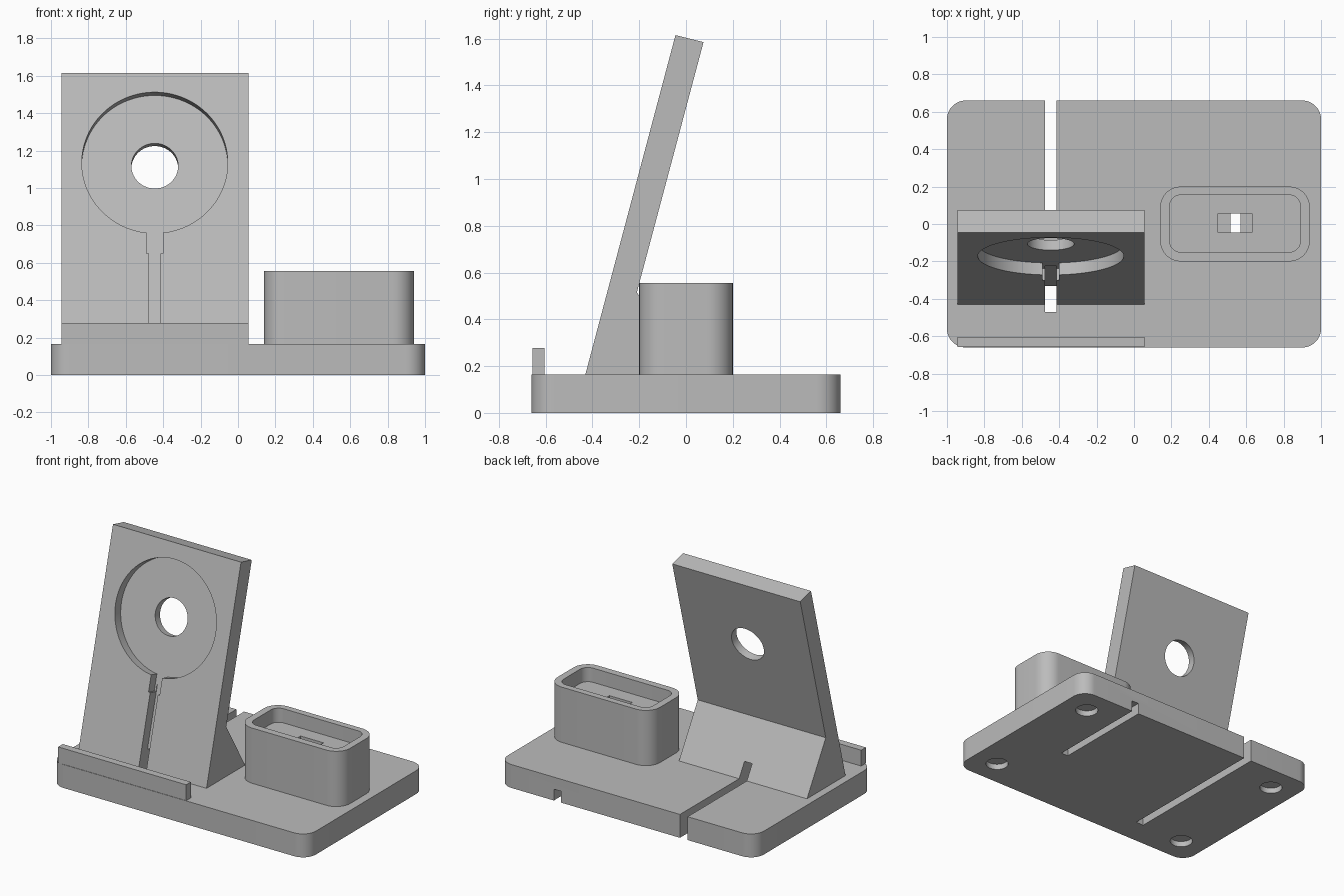
import bpy, bmesh, math
from mathutils import Matrix, Vector

old = bpy.data.objects.get("Cube")
if old:
    bpy.data.objects.remove(old, do_unlink=True)

GREY = (0.5, 0.5, 0.5, 1)
mat = bpy.data.materials.new("matte grey")
mat.use_nodes = True
mat.diffuse_color = GREY
mat.node_tree.nodes["Principled BSDF"].inputs["Base Color"].default_value = GREY


def prism(name, points, depth):
    """Extrude a closed loop of 3D points along the depth vector."""
    bm = bmesh.new()
    face = bm.faces.new([bm.verts.new(p) for p in points])
    ext = bmesh.ops.extrude_face_region(bm, geom=[face])
    verts = [g for g in ext["geom"] if isinstance(g, bmesh.types.BMVert)]
    bmesh.ops.translate(bm, verts=verts, vec=depth)
    bmesh.ops.recalc_face_normals(bm, faces=bm.faces)
    mesh = bpy.data.meshes.new(name)
    bm.to_mesh(mesh)
    bm.free()
    mesh.materials.append(mat)
    obj = bpy.data.objects.new(name, mesh)
    bpy.context.collection.objects.link(obj)
    return obj


def box(name, x, y, z):
    loop = [(x[0], y[0], z[0]), (x[1], y[0], z[0]), (x[1], y[1], z[0]), (x[0], y[1], z[0])]
    return prism(name, loop, (0, 0, z[1] - z[0]))


def rounded_box(name, x, y, z, r, steps=12):
    corners = [(x[1] - r, y[1] - r), (x[0] + r, y[1] - r), (x[0] + r, y[0] + r), (x[1] - r, y[0] + r)]
    loop = []
    for i, (cx, cy) in enumerate(corners):
        for s in range(steps + 1):
            a = math.pi / 2 * (i + s / steps)
            loop.append((cx + r * math.cos(a), cy + r * math.sin(a), z[0]))
    return prism(name, loop, (0, 0, z[1] - z[0]))


def cylinder(name, centre, r, depth, sides=72):
    """Round prism starting at centre and running along the depth vector."""
    d = Vector(depth)
    q = d.to_track_quat("Z", "Y")
    loop = []
    for i in range(sides):
        a = math.tau * i / sides
        loop.append(Vector(centre) + q @ Vector((r * math.cos(a), r * math.sin(a), 0)))
    return prism(name, loop, d)


def cut(obj, *cutters):
    for c in cutters:
        c.hide_render = True
        mod = obj.modifiers.new("cut", "BOOLEAN")
        mod.operation, mod.solver, mod.object = "DIFFERENCE", "EXACT", c
    deps = bpy.context.evaluated_depsgraph_get()
    mesh = bpy.data.meshes.new_from_object(obj.evaluated_get(deps))
    obj.modifiers.clear()
    obj.data = mesh
    for c in cutters:
        bpy.data.objects.remove(c, do_unlink=True)


TOP = 0.165              # top of the base plate
MID = -0.445             # centre line of the stand
STAND_X = (-0.945, 0.055)


def cable_slot():
    return box("slot_cutter", (MID - 0.03, MID + 0.03), (-0.47, 0.8), (-0.1, 0.265))


# Base plate with cable slot, charger groove and foot recesses
base = rounded_box("base", (-1, 1), (-0.66, 0.66), (0, TOP), 0.1)
feet = [cylinder("foot_cutter", (sx * 0.81, sy * 0.47, -0.05), 0.075, (0, 0, 0.09), 48)
        for sx in (-1, 1) for sy in (-1, 1)]
cut(base, cable_slot(),
    box("groove_cutter", (0.515, 0.57), (-0.08, 0.8), (-0.1, 0.08)),
    box("well_cutter", (0.45, 0.63), (-0.045, 0.055), (0.08, 0.3)),
    *feet)

# Front lip
lip = box("front_lip", STAND_X, (-0.657, -0.605), (TOP, 0.277))

# Leaning stand with its rear brace
profile = [(-0.43, TOP), (0, TOP), (-0.21, 0.516), (0.075, 1.585), (-0.045, 1.615)]
stand = prism("stand", [(STAND_X[0], y, z) for y, z in profile], (1, 0, 0))

# Cutters in the frame of the leaning face: y into the plate, z up along it
lean = Matrix.Translation((MID, -0.43, TOP)) @ Matrix.Rotation(math.radians(-15), 4, "X")
CENTRE = 1.004
face_cutters = [
    cylinder("disc_cutter", (0, -0.1, CENTRE), 0.39, (0, 0.165, 0), 128),
    cylinder("hole_cutter", (0, -0.1, CENTRE), 0.125, (0, 0.4, 0)),
    box("plug_cutter", (-0.043, 0.043), (-0.1, 0.065), (0.502, 0.7)),
    box("cable_cutter", (-0.03, 0.03), (-0.1, 0.07), (0.02, 0.55)),
]
for c in face_cutters:
    c.data.transform(lean)
cut(stand, cable_slot(), *face_cutters)

# Charger holder with a shallow tray and a cable well
holder = rounded_box("charger_holder", (0.14, 0.94), (-0.2, 0.2), (TOP, 0.555), 0.11)
cut(holder,
    rounded_box("tray_cutter", (0.19, 0.89), (-0.15, 0.155), (0.455, 0.7), 0.06),
    box("well_cutter", (0.45, 0.63), (-0.045, 0.055), (0.1, 0.6)))

# Smooth the round walls, keep the edges sharp
bpy.ops.object.select_all(action="DESELECT")
for obj in (base, lip, stand, holder):
    obj.select_set(True)
bpy.context.view_layer.objects.active = base
bpy.ops.object.shade_smooth_by_angle(angle=math.radians(30))
